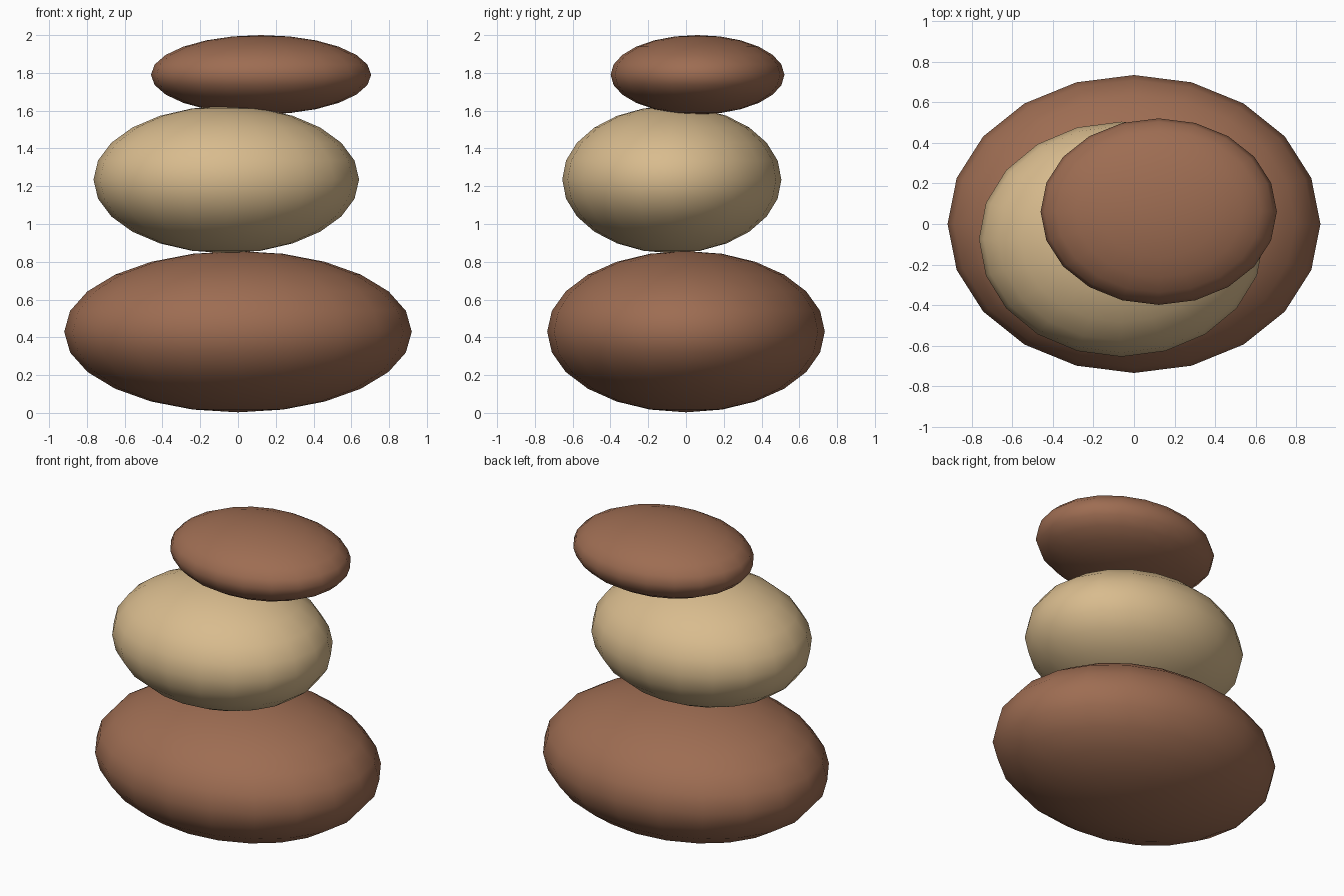
import bpy

cube = bpy.data.objects.get("Cube")
if cube:
    bpy.data.objects.remove(cube, do_unlink=True)


def make_material(name, rgb):
    mat = bpy.data.materials.new(name)
    mat.use_nodes = True
    colour = (*rgb, 1.0)
    mat.diffuse_color = colour
    mat.node_tree.nodes["Principled BSDF"].inputs["Base Color"].default_value = colour
    return mat


def make_stone(name, centre, radii, mat):
    """Smooth flattened pebble from a low-poly sphere."""
    bpy.ops.mesh.primitive_uv_sphere_add(segments=20, ring_count=12, radius=1, location=centre)
    stone = bpy.context.object
    stone.name = name
    stone.scale = radii
    bpy.ops.object.transform_apply(location=False, rotation=False, scale=True)
    bpy.ops.object.shade_smooth()
    stone.data.materials.append(mat)
    return stone


brown = make_material("reddish brown stone", (0.34, 0.152, 0.085))
tan = make_material("sandy tan stone", (0.69, 0.50, 0.27))

# Stack of three balanced stones
make_stone("bottom_stone", (0, 0, 0.43), (0.92, 0.735, 0.427), brown)
make_stone("middle_stone", (-0.062, -0.075, 1.235), (0.703, 0.58, 0.39), tan)
make_stone("top_stone", (0.122, 0.061, 1.79), (0.583, 0.46, 0.21), brown)
